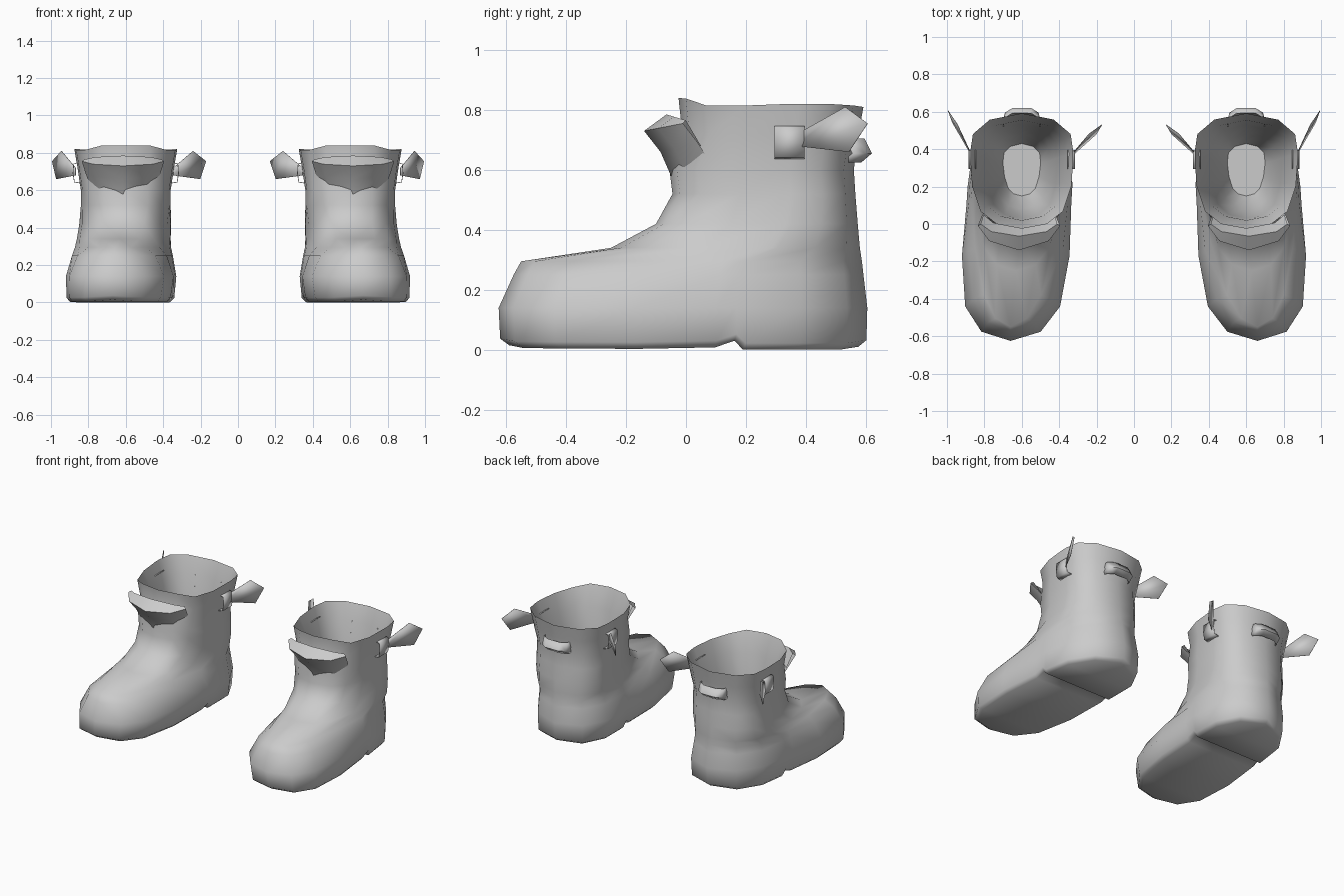
import bpy, bmesh, math

if "Cube" in bpy.data.objects:
    bpy.data.objects.remove(bpy.data.objects["Cube"])

grey = bpy.data.materials.new("boot_grey")
grey.diffuse_color = (0.6, 0.6, 0.6, 1)
grey.use_nodes = True
grey.node_tree.nodes["Principled BSDF"].inputs["Base Color"].default_value = grey.diffuse_color


def finish(bm, name, angle=60, thickness=0):
    """Turn a bmesh of one boot part into an object mirrored to the other boot."""
    bmesh.ops.recalc_face_normals(bm, faces=bm.faces)
    me = bpy.data.meshes.new(name)
    bm.to_mesh(me)
    bm.free()
    me.materials.append(grey)
    ob = bpy.data.objects.new(name, me)
    bpy.context.collection.objects.link(ob)
    bpy.ops.object.select_all(action='DESELECT')
    ob.select_set(True)
    bpy.context.view_layer.objects.active = ob
    bpy.ops.object.shade_smooth_by_angle(angle=math.radians(angle))
    if thickness:
        ob.modifiers.new("thickness", 'SOLIDIFY').thickness = thickness
    mirror = ob.modifiers.new("pair", 'MIRROR')
    mirror.use_mirror_merge = False
    return ob


def sheet(name, rows, thickness=0.004, angle=60):
    """Grid surface through rows of points."""
    bm = bmesh.new()
    vs = [[bm.verts.new(p) for p in r] for r in rows]
    for a, b in zip(vs, vs[1:]):
        for i in range(len(a) - 1):
            bm.faces.new((a[i], a[i + 1], b[i + 1], b[i]))
    return finish(bm, name, angle, thickness)


# Ring outline: fraction from toe to heel, and half width there
STATIONS = [(0, 0), (.04, .53), (.15, .86), (.37, 1), (.59, 1), (.645, 1),
            (.67, 1), (.82, .95), (.945, .62), (1, 0)]
N = len(STATIONS)


def ring(bm, z, yf, yb, cf, cb, wf, wb, lift=None):
    """Closed loop: outer side toe to heel, then inner side heel to toe."""
    side = {1: [], -1: []}
    for i, (s, w) in enumerate(STATIONS):
        y = yf + (yb - yf) * s
        half = w * (wf + (wb - wf) * min(1, s / .6))
        c = cf + (cb - cf) * s
        dz = lift[i] if lift else 0
        for k in (1, -1):
            side[k].append((c + k * half, y, z + dz))
    pts = side[1] + side[-1][-2:0:-1]
    return [bm.verts.new(p) for p in pts]


def bridge(bm, a, b):
    for i in range(len(a)):
        j = (i + 1) % len(a)
        bm.faces.new((a[i], a[j], b[j], b[i]))


def cap(bm, r):
    """Close a ring with strips running across it."""
    n = len(r)
    bm.faces.new((r[0], r[1], r[-1]))
    for i in range(1, N - 2):
        bm.faces.new((r[i], r[i + 1], r[n - i - 1], r[n - i]))
    bm.faces.new((r[N - 2], r[N - 1], r[N]))


# Boot shell from sole to rim, then lining back down to the insole
arch = [0.015, .006, .004, .003, .008, .03, 0, 0, 0, .01]
rim = [.02, .018, -.005, -.005, 0, 0, 0, 0, -.005, -.01]
RINGS = [
    (0, -.59, .575, .67, .59, .27, .25, arch),
    (.022, -.62, .602, .67, .585, .288, .272, arch),
    (.14, -.625, .605, .66, .585, .30, .28, None),
    (.25, -.575, .592, .66, .59, .235, .265, None),
    (.295, -.55, .587, .66, .59, .15, .255, None),
    (.34, -.25, .58, .63, .60, .19, .25, None),
    (.42, -.10, .573, .61, .60, .20, .245, None),
    (.52, -.045, .565, .60, .60, .22, .24, None),
    (.60, -.055, .56, .60, .60, .22, .24, None),
    (.72, -.012, .575, .60, .60, .235, .258, None),
    (.82, -.025, .592, .60, .60, .25, .275, rim),
    (.70, .02, .555, .60, .60, .21, .235, None),
    (.50, .03, .53, .60, .60, .17, .19, None),
    (.25, .08, .48, .60, .60, .13, .15, None),
    (.10, .15, .43, .60, .60, .08, .10, None),
]
bm = bmesh.new()
loops = [ring(bm, *r) for r in RINGS]
for a, b in zip(loops, loops[1:]):
    bridge(bm, a, b)
cap(bm, loops[0])
cap(bm, loops[-1])
finish(bm, "boot", 50)

# Tongue flap flaring forward from the ankle
ARC = (-1, -.72, 0, .72, 1)
# (half width, centre y, end y, centre z, end z)
FLAP = [(.17, -.05, .09, .58, .61), (.20, -.085, .04, .66, .69),
        (.22, -.14, -.01, .73, .755), (.205, -.065, .0, .785, .765),
        (.19, -.02, .05, .69, .68)]
sheet("tongue_flap", [[(.615 + w * t, yc + (ye - yc) * abs(t) ** 3, zc + (ze - zc) * abs(t) ** 3)
                       for t in ARC] for w, yc, ye, zc, ze in FLAP], 0, 45)

# Strap loops on both sides and at the back
BULGE = [(.235, .635), (.276, .642), (.284, .69), (.28, .742), (.245, .75)]
for name, k in (("outer_loop", 1), ("inner_loop", -1)):
    sheet(name, [[(.6 + k * x, y, z) for x, z in BULGE] for y in (.295, .395)])
BACK = [(.50, .54), (.51, .58), (.55, .605), (.65, .605), (.69, .58), (.70, .54)]
sheet("back_loop", [[(x, y + d, z) for x, y in BACK]
                    for z, d in ((.625, -.02), (.655, .015), (.705, -.01))])


# Pointed strap ends sticking out backwards on both sides
def strap_end(name, start, end):
    dx, dy = end[0] - start[0], end[1] - start[1]
    bm = bmesh.new()
    outline = [(0, .72, 0), (.6, .81, .02), (1, .755, 0), (.82, .66, -.02), (0, .68, -.005)]
    bm.faces.new([bm.verts.new((start[0] + dx * t, start[1] + dy * t + o, z))
                  for t, z, o in outline])
    finish(bm, name, 30, .003)


strap_end("outer_strap_end", (.87, .37), (.995, .605))
strap_end("inner_strap_end", (.345, .355), (.17, .53))
